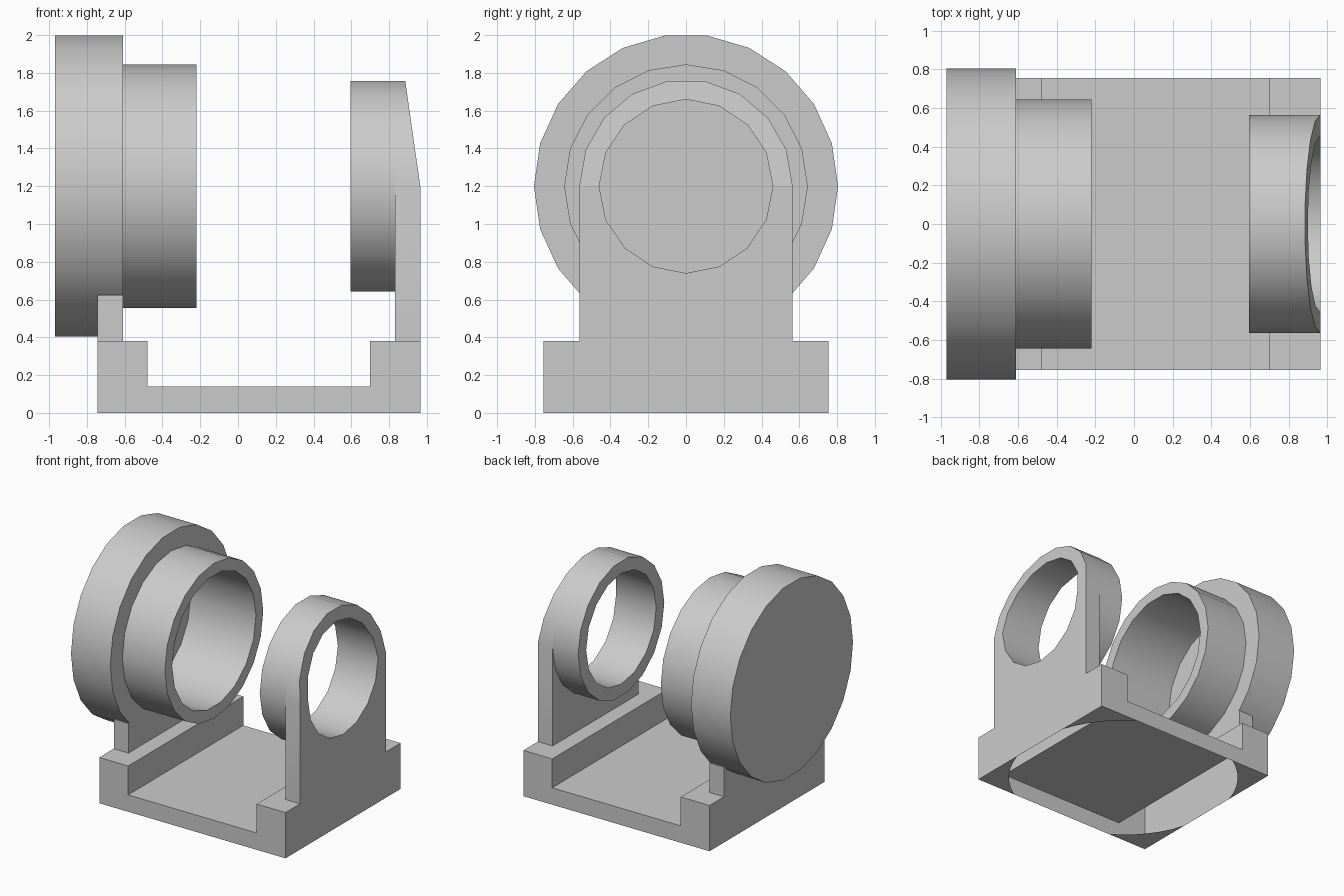
import bpy
import bmesh
from math import cos, sin, pi, radians, acos, asin

if "Cube" in bpy.data.objects:
    bpy.data.objects.remove(bpy.data.objects["Cube"], do_unlink=True)

grey = bpy.data.materials.new("plain grey")
grey.use_nodes = True
grey.diffuse_color = (0.6, 0.6, 0.6, 1)
grey.node_tree.nodes["Principled BSDF"].inputs["Base Color"].default_value = (0.6, 0.6, 0.6, 1)

AXIS_Z = 1.2      # height of the shared ring axis
ARM_X = 0.965     # outer face of the arm


def make_object(name, bm):
    bmesh.ops.recalc_face_normals(bm, faces=bm.faces[:])
    mesh = bpy.data.meshes.new(name)
    bm.to_mesh(mesh)
    bm.free()
    mesh.materials.append(grey)
    obj = bpy.data.objects.new(name, mesh)
    bpy.context.collection.objects.link(obj)
    return obj


def prism(bm, points, x0, x1):
    """Extrude a (y, z) outline along x."""
    face = bm.faces.new([bm.verts.new((x0, y, z)) for y, z in points])
    out = bmesh.ops.extrude_face_region(bm, geom=[face], use_keep_orig=True)
    verts = [g for g in out["geom"] if isinstance(g, bmesh.types.BMVert)]
    bmesh.ops.translate(bm, verts=verts, vec=(x1 - x0, 0, 0))


def circle(radius, sides):
    """Outline with a vertex at each side, on the axis height."""
    return [(radius * cos(2 * pi * i / sides), AXIS_Z + radius * sin(2 * pi * i / sides))
            for i in range(sides)]


def solid(name, points, x0, x1):
    bm = bmesh.new()
    prism(bm, points, x0, x1)
    return make_object(name, bm)


def activate(obj):
    bpy.ops.object.select_all(action="DESELECT")
    obj.select_set(True)
    bpy.context.view_layer.objects.active = obj


def bore(obj, radius, sides, x0, x1):
    """Cut a hole along x."""
    cutter = solid("hole_cutter", circle(radius, sides), x0, x1)
    cutter.hide_render = True
    mod = obj.modifiers.new("bore", "BOOLEAN")
    mod.operation = "DIFFERENCE"
    mod.solver = "EXACT"
    mod.object = cutter
    activate(obj)
    bpy.ops.object.modifier_apply(modifier=mod.name)
    bpy.data.objects.remove(cutter, do_unlink=True)


def smooth(obj):
    """Smooth round walls, keep the end faces flat."""
    activate(obj)
    bpy.ops.object.shade_smooth_by_angle(angle=radians(30))
    for p in obj.data.polygons:
        if abs(p.normal.x) > 0.9:
            p.use_smooth = False


# Base: hollow channel shell, with corner plates around a round opening below
X0, X1, HALF_Y = -0.745, ARM_X, 0.755
bm = bmesh.new()
profile = [(X0, 0), (X0, 0.38), (-0.48, 0.38), (-0.48, 0.14),
           (0.7, 0.14), (0.7, 0.38), (X1, 0.38), (X1, 0)]
front = [bm.verts.new((x, -HALF_Y, z)) for x, z in profile]
back = [bm.verts.new((x, HALF_Y, z)) for x, z in profile]
bm.faces.new(front)
bm.faces.new(back[::-1])
for i in range(len(profile) - 1):
    bm.faces.new((front[i], back[i], back[i + 1], front[i + 1]))
make_object("base_channel", bm)

bm = bmesh.new()
mid, half_x, r = (X0 + X1) / 2, (X1 - X0) / 2, 0.9
a0, a1 = acos(half_x / r), asin(HALF_Y / r)
for sx in (-1, 1):
    for sy in (-1, 1):
        arc = [a0 + (a1 - a0) * i / 6 for i in range(7)]
        pts = [(half_x, HALF_Y)] + [(r * cos(a), r * sin(a)) for a in arc]
        vs = [bm.verts.new((mid + sx * x, sy * y, 0)) for x, y in pts]
        for i in range(1, len(vs) - 1):
            bm.faces.new((vs[0], vs[i], vs[i + 1]))
plates = make_object("base_corner_plates", bm)
for p in plates.data.polygons:
    if p.normal.z > 0:
        p.flip()

# Cup on the left end: large disc, smaller collar and a blind hole
disc = solid("large_disc", circle(0.805, 22), -0.97, -0.61)
bore(disc, 0.55, 18, -0.82, -0.5)
collar = solid("collar_ring", circle(0.645, 20), -0.61, -0.22)
bore(collar, 0.55, 18, -0.8, -0.1)
solid("disc_support", [(-0.565, 0.38), (0.565, 0.38), (0.565, 0.625), (-0.565, 0.625)],
      X0, -0.61)

# Arm on the right end: round-topped plate, its upper half leaning inward
R = 0.565
arch = [(y, z) for y, z in circle(R, 18) if z > AXIS_Z - 0.001]
bm = bmesh.new()
prism(bm, arch + [(-R, 0.38), (R, 0.38)], 0.83, ARM_X)
bmesh.ops.bisect_plane(bm, geom=bm.verts[:] + bm.edges[:] + bm.faces[:],
                       plane_co=(0, 0, AXIS_Z), plane_no=(0, 0, 1))
for v in bm.verts:
    if v.co.x > 0.95 and v.co.z > AXIS_Z:
        v.co.x -= (v.co.z - AXIS_Z) * 0.143
arm = make_object("arm_plate", bm)
bore(arm, 0.46, 16, 0.5, 1.1)
ring = solid("arm_ring", circle(R, 18), 0.595, 0.83)
bore(ring, 0.46, 16, 0.5, 1.1)

for obj in (disc, collar, arm, ring):
    smooth(obj)
